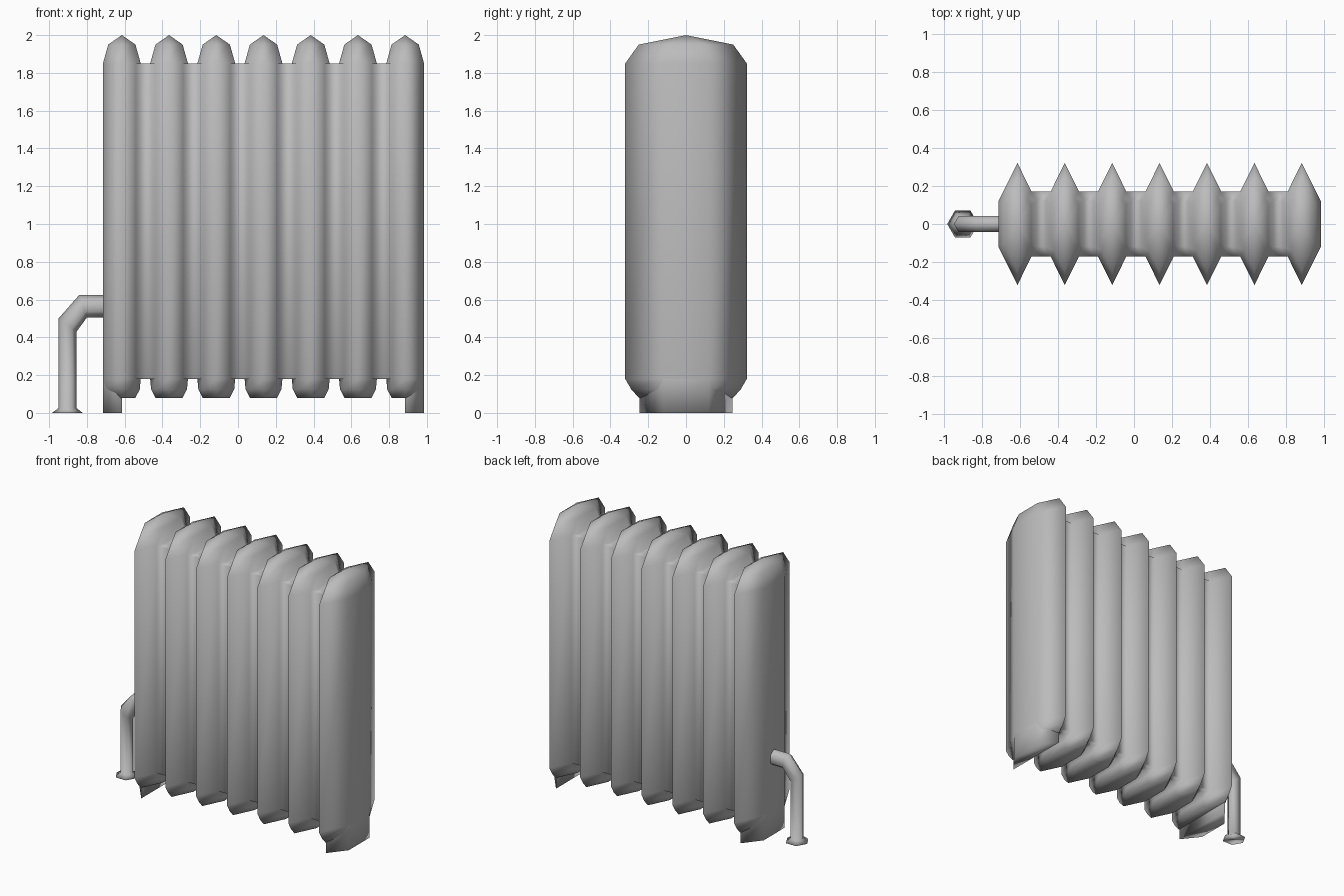
import bpy
import bmesh
import math
from mathutils import Vector

cube = bpy.data.objects.get("Cube")
if cube:
    bpy.data.objects.remove(cube, do_unlink=True)

# Single painted-metal colour
metal = bpy.data.materials.new("grey_metal")
metal.use_nodes = True
grey = (0.5, 0.5, 0.5, 1)
metal.diffuse_color = grey
metal.node_tree.nodes["Principled BSDF"].inputs["Base Color"].default_value = grey


def finish(name, bm):
    """Weld, orient and smooth a bmesh, and link it as an object."""
    bmesh.ops.remove_doubles(bm, verts=bm.verts, dist=1e-5)
    bmesh.ops.recalc_face_normals(bm, faces=bm.faces)
    mesh = bpy.data.meshes.new(name)
    bm.to_mesh(mesh)
    bm.free()
    mesh.materials.append(metal)
    mesh.shade_smooth()
    bpy.context.collection.objects.link(bpy.data.objects.new(name, mesh))


def skin(bm, rings, skip=lambda row, i, j: False):
    """Join rings of points into a tube closed at its first ring."""
    loops = [[bm.verts.new(p) for p in ring] for ring in rings]
    count = len(loops[0])
    for row, (low, high) in enumerate(zip(loops, loops[1:])):
        for i in range(count):
            j = (i + 1) % count
            if not skip(row, i, j):
                bm.faces.new((low[i], low[j], high[j], high[i]))
    bm.faces.new(loops[0][::-1])
    return loops


# Fin levels: height, half width, shoulder depth, tip depth
FIN = [(0.08, 0.072, 0.10, 0.25), (0.125, 0.095, 0.115, 0.29),
       (0.18, 0.1, 0.12, 0.322), (1.85, 0.1, 0.12, 0.322),
       (1.95, 0.072, 0.10, 0.25), (2.0, 0, 0, 0)]
WEB_LOW, WEB_HIGH = 2, 3
PITCH, FIRST, COUNT = 0.25, -0.615, 7


def half_plan(side, joined, width, shoulder, tip):
    """One side of a fin, with extra points where a web joins it."""
    pts = [(width, -shoulder), (width, shoulder)]
    if joined:
        weld = tip + (shoulder - tip) * 0.74
        pts = [(width * 0.74, -weld)] + pts + [(width * 0.74, weld)]
    return [(side * x, side * y) for x, y in pts]


# Body: pointed fins fused by webs
body = bmesh.new()
previous = None
for n in range(COUNT):
    x = FIRST + n * PITCH
    has_left, has_right = n > 0, n < COUNT - 1
    rings = []
    for z, width, shoulder, tip in FIN:
        right = half_plan(1, has_right, width, shoulder, tip)
        left = half_plan(-1, has_left, width, shoulder, tip)
        plan = [(0, -tip)] + right + [(0, tip)] + left
        rings.append([(x + px, py, z) for px, py in plan])
    right_ids = range(1, 1 + len(right))
    left_ids = range(2 + len(right), len(plan))
    hidden = (list(right_ids) if has_right else []) + (list(left_ids) if has_left else [])
    loops = skin(body, rings, lambda row, i, j: row == WEB_LOW and i in hidden and j in hidden)
    if previous:
        low, high = [previous[k] + [loops[row][i] for i in left_ids]
                     for k, row in enumerate((WEB_LOW, WEB_HIGH))]
        body.faces.new(low)
        body.faces.new(high)
        for a, b in ((0, -1), (3, 4)):
            body.faces.new((low[a], low[b], high[b], high[a]))
    previous = [[loops[row][i] for i in right_ids] for row in (WEB_LOW, WEB_HIGH)]
finish("radiator_body", body)

# Feet: outer half of each end fin carried down to the floor
for name, x, side in (("right_foot", FIRST, -1),
                      ("left_foot", FIRST + PITCH * (COUNT - 1), 1)):
    plan = [(0, -0.245), (0.1, -0.12), (0.1, 0.12), (0, 0.245)]
    foot = bmesh.new()
    skin(foot, [[(x + side * px, py, z) for px, py in plan] for z in (0, 0.18)])
    finish(name, foot)


def tube_ring(outer, inner, half_depth):
    """Six-sided ring spanning two points in the xz plane."""
    a, b = Vector((outer[0], 0, outer[1])), Vector((inner[0], 0, inner[1]))
    mid, arm = (a + b) / 2, (a - b) / 2
    depth = half_depth / math.sin(math.pi / 3)
    return [mid + arm * math.cos(t) + Vector((0, depth * math.sin(t), 0))
            for t in (k * math.pi / 3 for k in range(6))]


# Feed pipe with a flared floor flange and a mitred elbow
PIPE = [((-0.985, 0), (-0.822, 0), 0.071), ((-0.95, 0.025), (-0.855, 0.025), 0.041),
        ((-0.95, 0.5), (-0.855, 0.43), 0.041), ((-0.84, 0.625), (-0.8, 0.505), 0.041),
        ((-0.68, 0.625), (-0.68, 0.505), 0.041)]
pipe = bmesh.new()
skin(pipe, [tube_ring(*row) for row in PIPE])
finish("feed_pipe", pipe)
